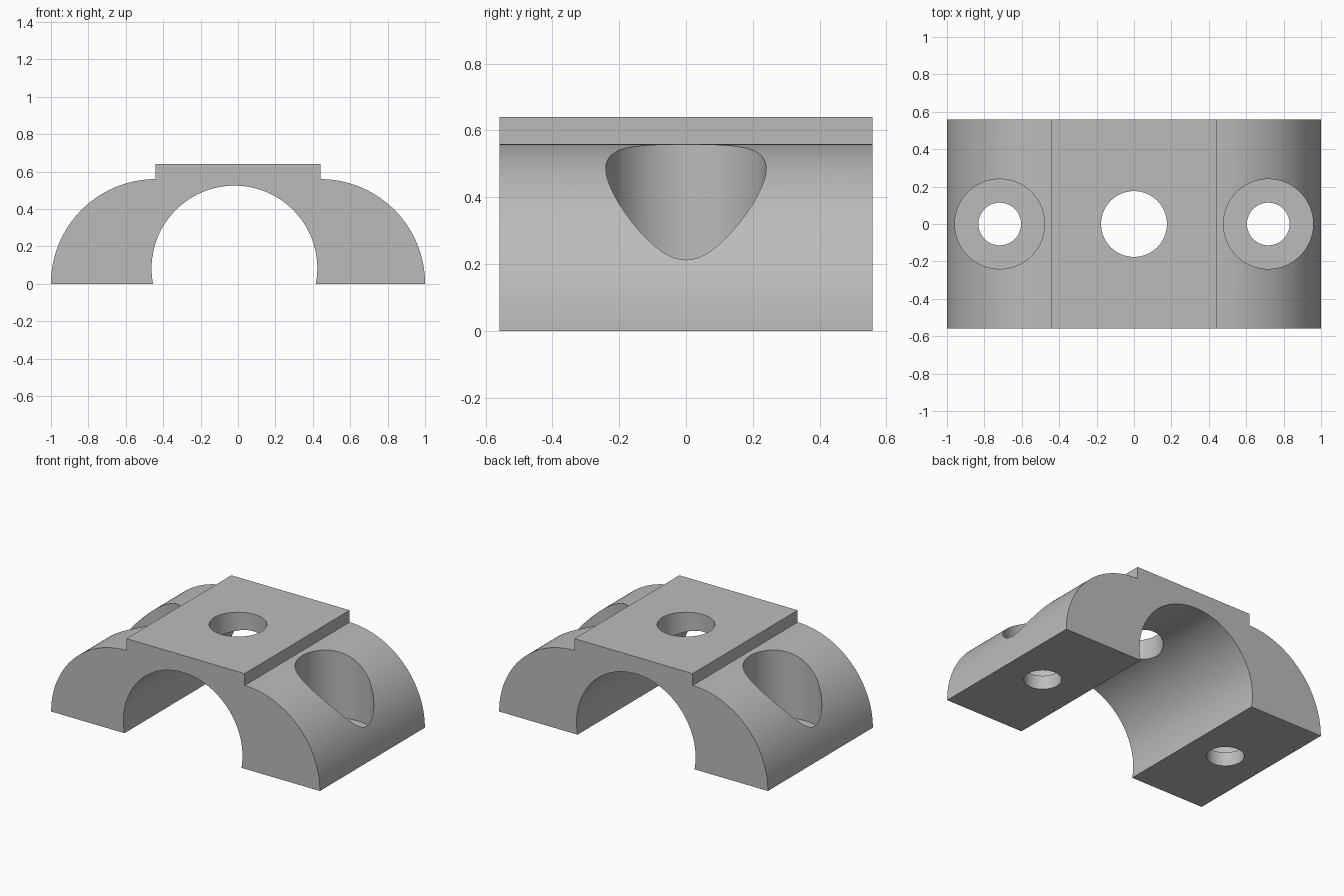
import bpy
import bmesh
from math import cos, sin, pi, sqrt, asin, radians

cube = bpy.data.objects.get("Cube")
if cube:
    bpy.data.objects.remove(cube, do_unlink=True)

# Main sizes
HALF_DEPTH = 0.558
PAD_X, PAD_Z = 0.44, 0.64
ARC_R = 0.56
BORE_X, BORE_Z, BORE_R = -0.019, 0.082, 0.443
BOLT_X = 0.718
SEAT_Z = 0.093

grey = bpy.data.materials.new("plain grey")
grey.use_nodes = True
colour = (0.5, 0.5, 0.5, 1)
grey.diffuse_color = colour
grey.node_tree.nodes["Principled BSDF"].inputs["Base Color"].default_value = colour


def arc(cx, cz, r, start, end, steps):
    """Points along a circular arc in the XZ plane."""
    angles = [start + (end - start) * i / steps for i in range(steps + 1)]
    return [(cx + r * cos(a), cz + r * sin(a)) for a in angles]


def make_object(name, bm):
    bmesh.ops.recalc_face_normals(bm, faces=bm.faces)
    mesh = bpy.data.meshes.new(name)
    bm.to_mesh(mesh)
    bm.free()
    mesh.materials.append(grey)
    obj = bpy.data.objects.new(name, mesh)
    bpy.context.collection.objects.link(obj)
    return obj


def drill(target, name, x, r, bottom, top):
    """Cut a vertical round hole through the target."""
    bm = bmesh.new()
    bmesh.ops.create_cone(bm, cap_ends=True, segments=96, radius1=r, radius2=r,
                          depth=top - bottom)
    bmesh.ops.translate(bm, verts=bm.verts, vec=(x, 0, (top + bottom) / 2))
    cutter = make_object(name, bm)
    cutter.hide_render = True
    mod = target.modifiers.new(name, "BOOLEAN")
    mod.operation = "DIFFERENCE"
    mod.solver = "EXACT"
    mod.object = cutter
    bpy.ops.object.modifier_apply(modifier=name)
    bpy.data.objects.remove(cutter, do_unlink=True)


# Clamp section: rounded shoulders, raised pad and offset bore
dip = asin(BORE_Z / BORE_R)
profile = arc(PAD_X, 0, ARC_R, 0, pi / 2, 48)
profile += [(PAD_X, PAD_Z), (-PAD_X, PAD_Z)]
profile += arc(-PAD_X, 0, ARC_R, pi / 2, pi, 48)
profile += arc(BORE_X, BORE_Z, BORE_R, pi + dip, -dip, 96)

bm = bmesh.new()
face = bm.faces.new([bm.verts.new((x, -HALF_DEPTH, z)) for x, z in profile])
swept = bmesh.ops.extrude_face_region(bm, geom=[face])["geom"]
bmesh.ops.translate(bm, vec=(0, 2 * HALF_DEPTH, 0),
                    verts=[v for v in swept if isinstance(v, bmesh.types.BMVert)])
clamp = make_object("clamp_body", bm)
bpy.context.view_layer.objects.active = clamp
clamp.select_set(True)

# Centre hole, then a bolt hole with a wide seat on each side
drill(clamp, "centre_hole", 0, 0.176, 0.3, 1)
for side in (-1, 1):
    drill(clamp, "bolt_seat", side * BOLT_X, 0.24, SEAT_Z, 1)
    drill(clamp, "bolt_hole", side * BOLT_X, 0.114, -0.2, 0.3)

bpy.ops.object.shade_smooth_by_angle(angle=radians(25))
